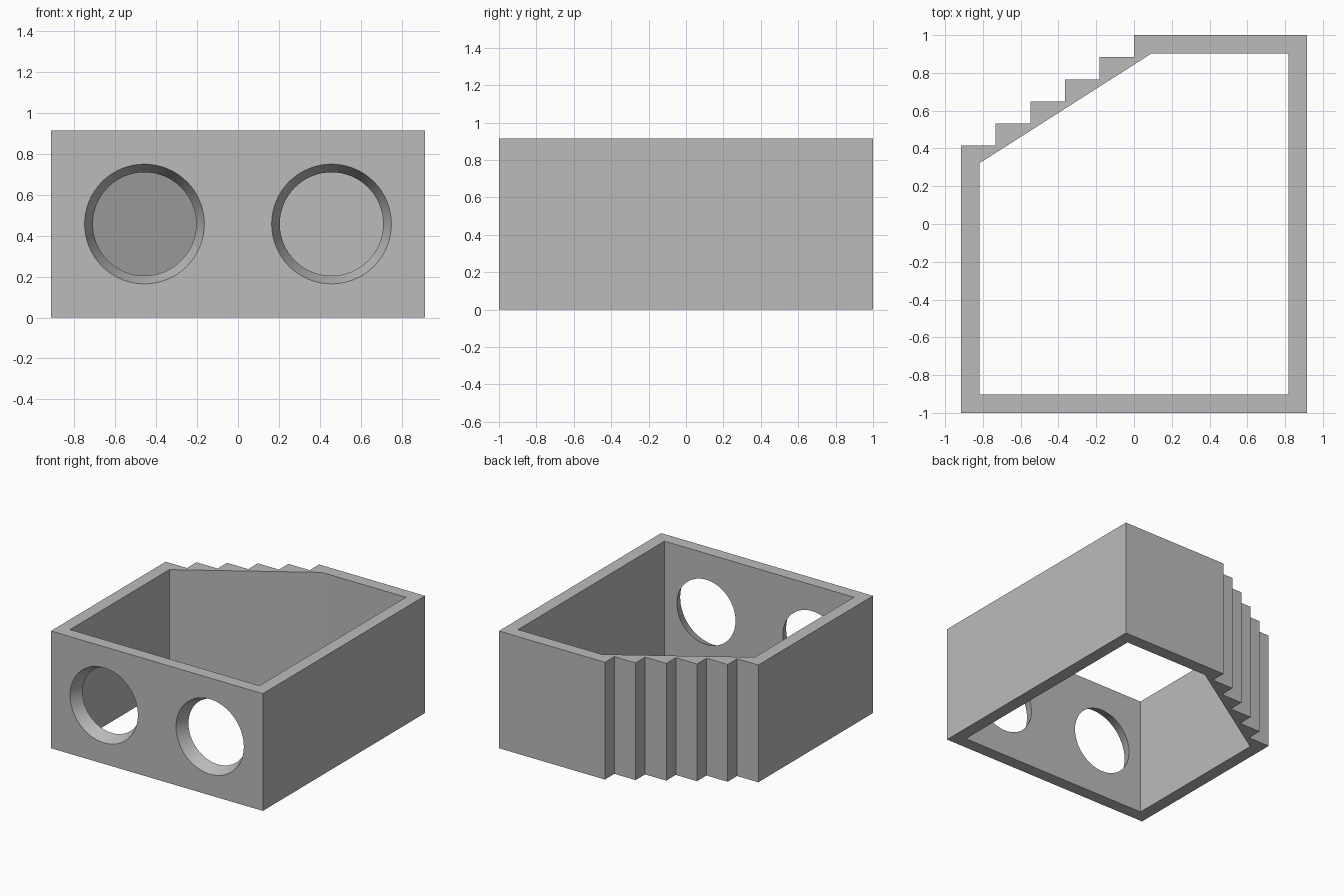
import bpy
import bmesh
from math import pi
from mathutils import Matrix

cube = bpy.data.objects.get("Cube")
if cube:
    bpy.data.objects.remove(cube, do_unlink=True)

HALF_X, HALF_Y, HEIGHT = 0.915, 1.0, 0.915
WALL = 0.097
STEPS, STEP_START = 5, 0.415

grey = bpy.data.materials.new("plain_grey")
grey.use_nodes = True
colour = (0.5, 0.5, 0.5, 1)
grey.diffuse_color = colour
grey.node_tree.nodes["Principled BSDF"].inputs["Base Color"].default_value = colour


def make_object(name, bm):
    bmesh.ops.recalc_face_normals(bm, faces=bm.faces)
    mesh = bpy.data.meshes.new(name)
    bm.to_mesh(mesh)
    bm.free()
    mesh.materials.append(grey)
    obj = bpy.data.objects.new(name, mesh)
    bpy.context.collection.objects.link(obj)
    return obj


def prism(name, outline, bottom, top):
    bm = bmesh.new()
    face = bm.faces.new([bm.verts.new((x, y, bottom)) for x, y in outline])
    extruded = bmesh.ops.extrude_face_region(bm, geom=[face])["geom"]
    verts = [v for v in extruded if isinstance(v, bmesh.types.BMVert)]
    bmesh.ops.translate(bm, verts=verts, vec=(0, 0, top - bottom))
    return make_object(name, bm)


def cut(target, cutter):
    cutter.hide_render = True
    mod = target.modifiers.new("cut", 'BOOLEAN')
    mod.operation = 'DIFFERENCE'
    mod.solver = 'EXACT'
    mod.object = cutter
    bpy.ops.object.select_all(action='DESELECT')
    target.select_set(True)
    bpy.context.view_layer.objects.active = target
    bpy.ops.object.modifier_apply(modifier=mod.name)
    bpy.data.objects.remove(cutter, do_unlink=True)


# Outer walls, with a staircase across the back right corner
outline = [(-HALF_X, -HALF_Y), (HALF_X, -HALF_Y), (HALF_X, HALF_Y)]
run, rise = HALF_X / STEPS, (HALF_Y - STEP_START) / STEPS
for i in range(STEPS):
    x = -i * run
    y = HALF_Y - i * rise
    outline += [(x, y), (x, y - rise)]
outline.append((-HALF_X, STEP_START))
box = prism("box_walls", outline, 0, HEIGHT)

# Open middle, with a straight diagonal behind the staircase
ix, iy = HALF_X - WALL, HALF_Y - WALL
cavity = [(-ix, -iy), (ix, -iy), (ix, iy), (0.093, iy), (-ix, 0.322)]
cut(box, prism("cavity_cutter", cavity, -0.2, HEIGHT + 0.2))

# Two round holes in the front wall, narrowing inwards
OUTER_R, INNER_R, SPARE = 0.293, 0.253, 0.05
slope = (OUTER_R - INNER_R) / WALL
for side in (-1, 1):
    bm = bmesh.new()
    place = (Matrix.Translation((side * HALF_X / 2, -HALF_Y + WALL / 2, HEIGHT / 2))
             @ Matrix.Rotation(-pi / 2, 4, 'X'))
    bmesh.ops.create_cone(bm, cap_ends=True, segments=64,
                          radius1=OUTER_R + slope * SPARE,
                          radius2=INNER_R - slope * SPARE,
                          depth=WALL + 2 * SPARE, matrix=place)
    cut(box, make_object("hole_cutter", bm))

# Smooth hole rims, sharp box edges
box.select_set(True)
bpy.context.view_layer.objects.active = box
bpy.ops.object.shade_smooth_by_angle(angle=pi / 6)
